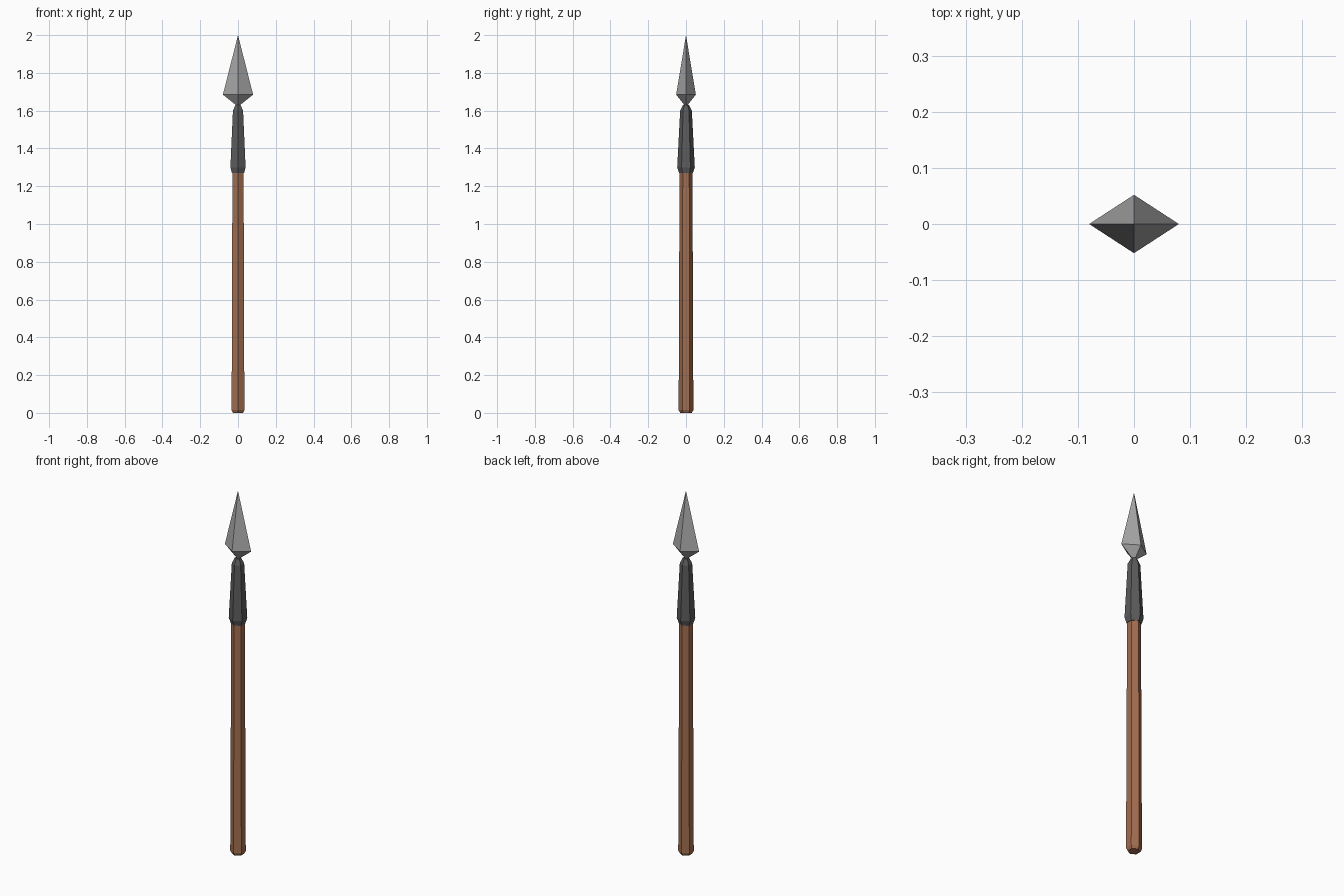
import bpy, bmesh, math

if "Cube" in bpy.data.objects:
    bpy.data.objects.remove(bpy.data.objects["Cube"])


def material(name, rgb):
    m = bpy.data.materials.new(name)
    m.diffuse_color = (*rgb, 1)
    m.use_nodes = True
    m.node_tree.nodes["Principled BSDF"].inputs["Base Color"].default_value = m.diffuse_color
    return m


def loft(name, mat, sides, rings):
    """Skin rings of (z, x radius, y radius); first corner faces -y."""
    bm = bmesh.new()
    loops = []
    for z, rx, ry in rings:
        if rx == 0:
            loops.append([bm.verts.new((0, 0, z))] * sides)
        else:
            angles = [2 * math.pi * i / sides - math.pi / 2 for i in range(sides)]
            loops.append([bm.verts.new((rx * math.cos(a), ry * math.sin(a), z)) for a in angles])
    for low, high in zip(loops, loops[1:]):
        for i in range(sides):
            j = (i + 1) % sides
            bm.faces.new(list(dict.fromkeys((low[i], low[j], high[j], high[i]))))
    for loop in (loops[0], loops[-1]):
        if loop[0] != loop[1]:
            bm.faces.new(loop)
    bmesh.ops.recalc_face_normals(bm, faces=bm.faces)
    mesh = bpy.data.meshes.new(name)
    bm.to_mesh(mesh)
    bm.free()
    mesh.materials.append(mat)
    obj = bpy.data.objects.new(name, mesh)
    bpy.context.collection.objects.link(obj)
    return obj


wood = material("brown wood", (0.36, 0.155, 0.08))
iron = material("dark iron", (0.105, 0.105, 0.105))
steel = material("grey steel", (0.38, 0.38, 0.38))

# Hexagonal wooden shaft, slightly tapered with a chamfered butt
loft("shaft", wood, 6, [(z, r, r) for z, r in
     ((0, 0.031), (0.015, 0.039), (1.30, 0.034))])

# Hexagonal iron socket with chamfered ends
loft("socket", iron, 6, [(z, r, r) for z, r in
     ((1.27, 0.037), (1.30, 0.0465), (1.60, 0.031), (1.63, 0.016))])

# Four-sided diamond blade
loft("blade", steel, 4, [(1.61, 0.006, 0.006), (1.63, 0.011, 0.009),
     (1.685, 0.08, 0.052), (2.0, 0, 0)])
